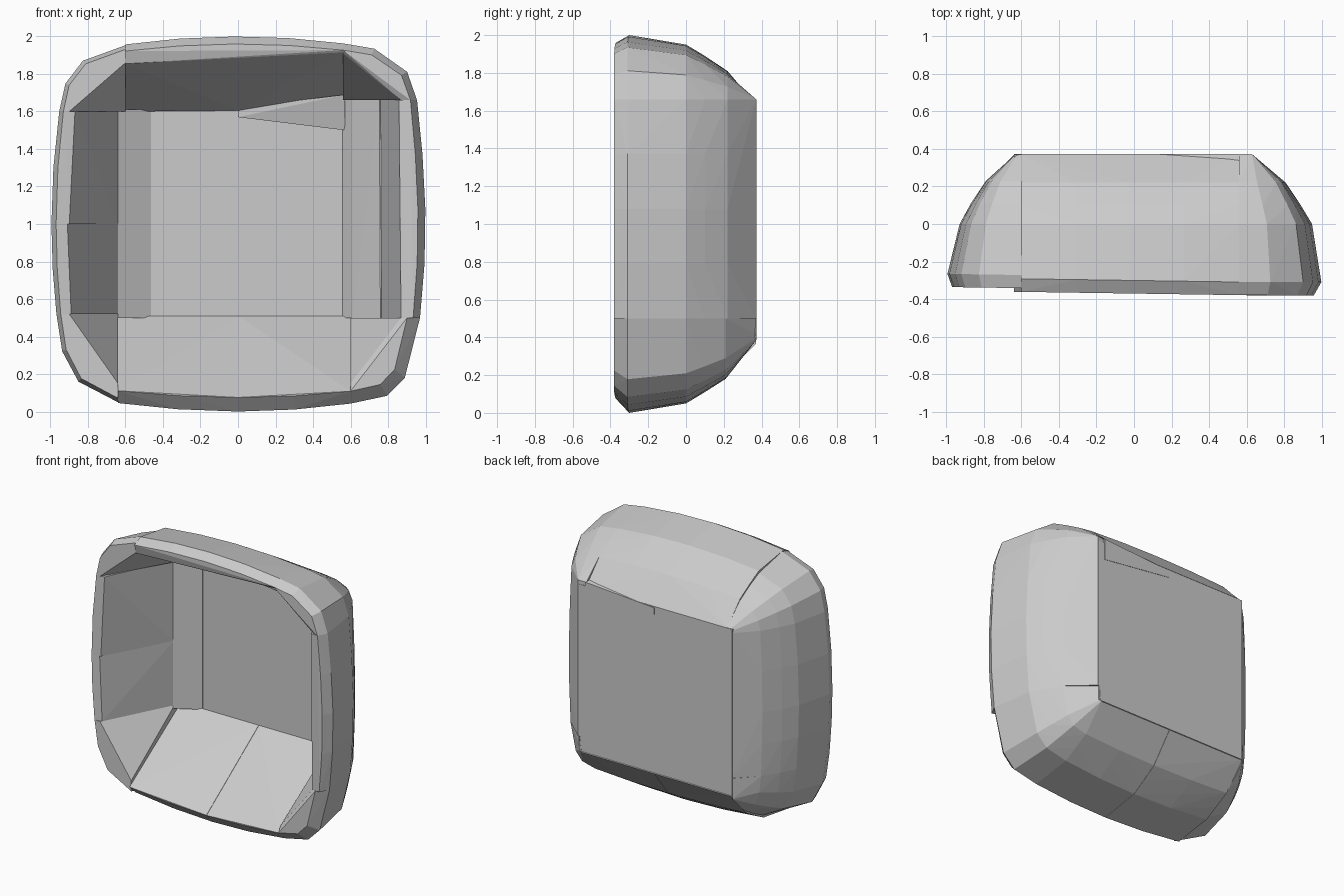
import bpy, bmesh, math

if "Cube" in bpy.data.objects:
    bpy.data.objects.remove(bpy.data.objects["Cube"])

# Outer shell profiles, as (inset from the outline, y), running from the rim to the back
OUTER = [(0.04, -0.38), (0.0, -0.31), (0.05, 0.0), (0.11, 0.10), (0.19, 0.22), (0.37, 0.372)]
OUTER_LEFT = [(0.03, -0.36), (0.005, -0.29), (0.07, 0.0), (0.13, 0.11), (0.21, 0.23), (0.365, 0.37)]
OUTER_LOW = [(0.075, -0.38), (0.0, -0.31), (0.05, 0.0), (0.11, 0.10), (0.18, 0.21), (0.385, 0.372)]


def hull(name, pts):
    """Convex faceted part wrapped around points; the rim recedes slightly to the left."""
    bm = bmesh.new()
    for x, y, z in pts:
        bm.verts.new((x, y + (0.015 * max(0, 0.6 - x) if y < -0.25 else 0), z))
    bmesh.ops.remove_doubles(bm, verts=bm.verts, dist=0.002)
    bmesh.ops.convex_hull(bm, input=bm.verts)
    bmesh.ops.delete(bm, geom=[v for v in bm.verts if not v.link_faces], context='VERTS')
    bmesh.ops.dissolve_limit(bm, angle_limit=math.radians(1), verts=bm.verts, edges=bm.edges)
    bmesh.ops.recalc_face_normals(bm, faces=bm.faces)
    me = bpy.data.meshes.new(name)
    bm.to_mesh(me)
    bm.free()
    ob = bpy.data.objects.new(name, me)
    bpy.context.collection.objects.link(ob)
    return ob


def inset(d, t):
    """The outline bows gently: sides are fullest at their middle."""
    return d + 0.045 * min(1, (t / 0.62) ** 2) * max(0, 1 - d / 0.36)


def wall(name, side, t0, t1, profile, steps=2, extra=()):
    pts = list(extra)
    for i in range(steps + 1):
        t = t0 + (t1 - t0) * i / steps
        for d, y in profile:
            r = 1 - inset(d, t)
            pts.append({'top': (t, y, 1 + r), 'bottom': (t, y, 1 - r),
                        'left': (-r, y, 1 + t), 'right': (r, y, 1 + t)}[side])
    hull(name, pts)


def corner(name, cx, cz, outer, rim_x, rim_z, angles, back_y=0.17, bulge=1.0):
    """Quarter-round corner block with a flat diagonal inner face."""
    sx, sz = math.copysign(1, cx), math.copysign(1, cz)
    pts = [(cx, -0.36, 1 + sz * rim_z), (sx * rim_x, -0.36, 1 + cz), (cx, back_y, 1 + cz)]
    for d, y in outer:
        a = max(0, 1 - inset(d, cz) - abs(cx))
        b = max(0, 1 - inset(d, cx) - abs(cz))
        for deg in (0, *angles, 90):
            ang = math.radians(deg)
            k = bulge if 0 < deg < 90 else 1
            pts.append((cx + sx * a * k * math.cos(ang), y, 1 + cz + sz * b * k * math.sin(ang)))
    hull(name, pts)


# Thick back panel
hull("back_panel", [(x, y, z) for x in (-0.64, 0.60) for z in (0.49, 1.61) for y in (0.25, 0.371)] +
     [(x, 0.371, z) for x in (-0.64, 0.62) for z in (0.39, 1.63)])

# Fillet where the back panel meets the left wall
hull("back_left_fillet", [(x, y, z) for z in (0.50, 1.61)
                          for x, y in ((-0.64, 0.15), (-0.64, 0.36), (-0.465, 0.249), (-0.465, 0.36))])

# Top wall (its inner edge rises to the right) and the two bottom ramps
wall("top_wall", 'top', -0.60, 0.56, OUTER, 4,
     [(-0.60, -0.36, 1.855), (0.56, -0.37, 1.915),
      (-0.60, 0.24, 1.60), (0.0, 0.24, 1.605), (0.56, 0.22, 1.69)])
ramp = OUTER_LOW + [(0.085, -0.36), (0.51, 0.245)]
wall("bottom_left_wall", 'bottom', -0.64, -0.001, ramp)
wall("bottom_right_wall", 'bottom', 0.001, 0.60, ramp)

# Left wall in two lengths
wall("left_upper_wall", 'left', 0.0, 0.60, OUTER_LEFT + [(0.10, -0.35), (0.36, 0.16)])
wall("left_lower_wall", 'left', -0.48, 0.0, OUTER_LEFT + [(0.09, -0.35), (0.36, 0.16)])

# Right wall: outer shell plus rear strip
wall("right_wall", 'right', -0.50, 0.66, OUTER[:5] + [(0.11, -0.37), (0.23, 0.09)], 4)
wall("right_rear_strip", 'right', -0.50, 0.66,
     [(0.14, 0.12), (0.19, 0.22), (0.37, 0.372), (0.46, 0.36), (0.45, 0.26), (0.39, 0.18), (0.23, 0.06)], 4)

# Corner blocks
corner("top_left_corner", -0.60, 0.60, OUTER_LEFT, 0.90, 0.86, (25, 50))
corner("top_right_corner", 0.56, 0.66, OUTER, 0.87, 0.91, (30, 65))
corner("bottom_left_corner", -0.64, -0.48, OUTER_LEFT, 0.90, 0.85, (25, 50))
corner("bottom_right_corner", 0.60, -0.50, OUTER_LOW, 0.87, 0.85, (42, 60), bulge=1.05)

# Wedge under the top wall, at the back right
hull("rear_wedge", [(0.0, y, z) for y in (0.24, 0.374) for z in (1.57, 1.62)] +
     [(0.57, 0.19, 1.69), (0.57, 0.24, 1.50), (0.57, 0.374, 1.50), (0.57, 0.374, 1.66)])
